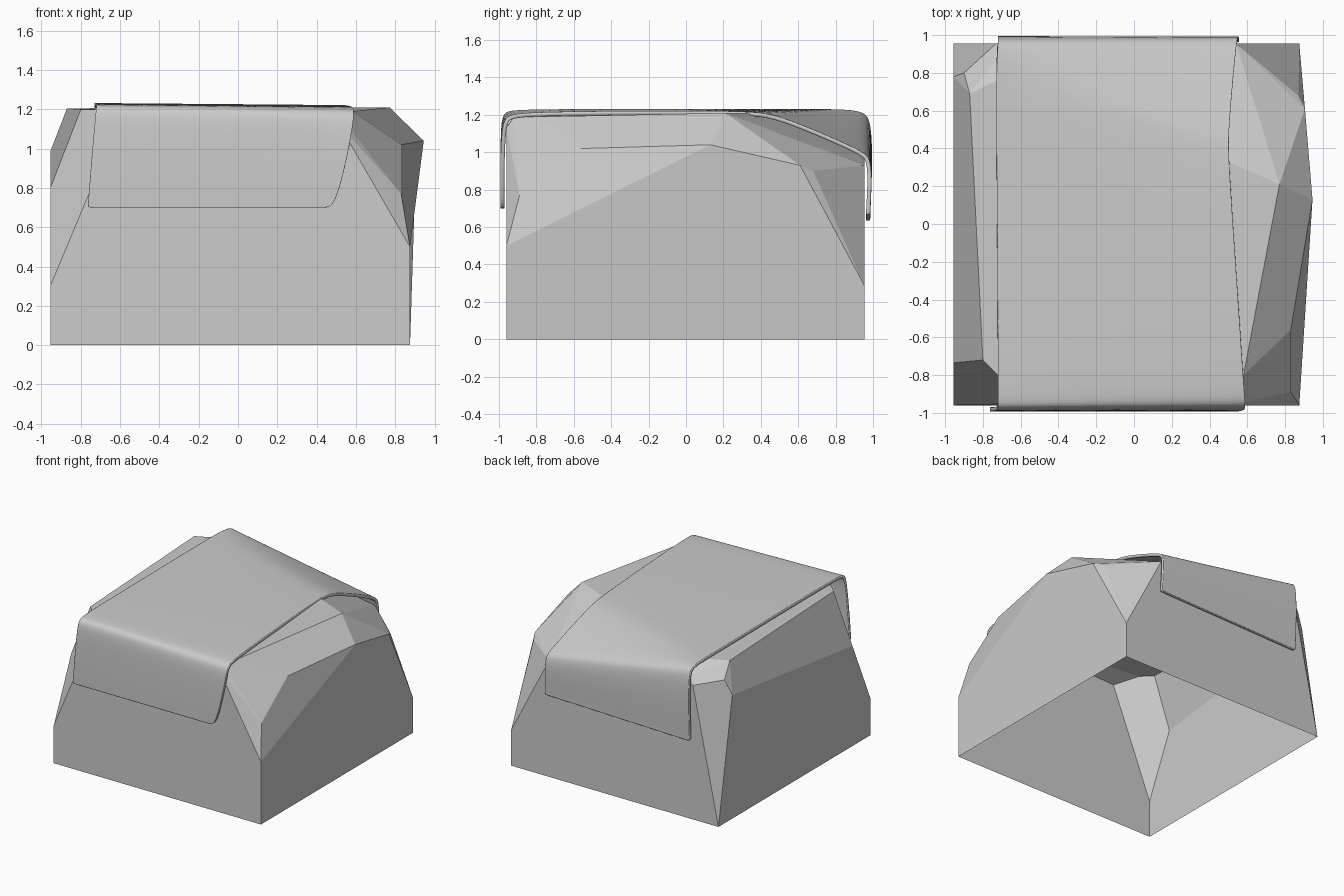
import bpy, bmesh, math
from mathutils import Vector

if "Cube" in bpy.data.objects:
    bpy.data.objects.remove(bpy.data.objects["Cube"])


def add_object(name, bm):
    bmesh.ops.recalc_face_normals(bm, faces=bm.faces)
    mesh = bpy.data.meshes.new(name)
    bm.to_mesh(mesh)
    bm.free()
    ob = bpy.data.objects.new(name, mesh)
    bpy.context.collection.objects.link(ob)
    return ob


# Rock body: chiselled hull with an open underside
corners = [
    (-.955, -.96, 0), (.875, -.96, 0), (.875, .955, 0), (-.955, .955, 0),
    # front right corner and right wall rim
    (.875, -.96, .5), (.83, -.89, .77), (.83, -.56, 1.02), (.945, .13, 1.04),
    (.905, .61, .93), (.87, .68, .90), (.875, .955, .285),
    # top outline
    (.58, -.8, 1.19), (.77, .21, 1.21), (-.6, .82, 1.205), (-.73, .77, 1.205),
    (-.87, .69, 1.205), (-.8, -.72, 1.2), (-.72, -.8, 1.2), (.5, -.92, 1.19),
    # front and back top edges
    (.51, -.96, 1.13), (-.66, -.96, .97), (-.6, -.95, 1.15),
    (.54, .955, .93), (-.66, .955, 1.12), (-.73, .955, 1.07),
    # left corners
    (-.955, -.96, .3), (-.955, -.735, .8), (-.955, .78, .985), (-.9, .8, 1.1),
]
bm = bmesh.new()
for c in corners:
    bm.verts.new(c)
bmesh.ops.convex_hull(bm, input=bm.verts)
bmesh.ops.dissolve_limit(bm, angle_limit=math.radians(7), verts=bm.verts, edges=bm.edges)
bmesh.ops.recalc_face_normals(bm, faces=bm.faces)
bottom = [f for f in bm.faces if f.normal.z < -.9]
bmesh.ops.delete(bm, geom=bottom, context='FACES')
add_object("rock", bm)

# Draped cover: sheet lofted between its left and right edge profiles
left = [(-.765, -.992, .70), (-.762, -.993, .73), (-.745, -.993, .95), (-.727, -.99, 1.15),
        (-.72, -.975, 1.215), (-.72, -.92, 1.23), (-.722, -.3, 1.232), (-.73, .65, 1.232),
        (-.728, .83, 1.23), (-.72, .955, 1.22), (-.72, .99, 1.16), (-.72, .998, .95),
        (-.72, .985, .66), (-.72, .985, .635)]
right = [(.46, -.992, .70), (.50, -.993, .73), (.555, -.993, .95), (.588, -.985, 1.14),
         (.59, -.96, 1.195), (.583, -.88, 1.215), (.545, -.3, 1.222), (.50, .35, 1.222),
         (.50, .50, 1.20), (.54, .94, 1.01), (.548, .985, .97), (.552, .995, .87),
         (.556, .985, .69), (.556, .985, .665)]
columns = [0, .02, .25, .5, .75, .98, 1]
bm = bmesh.new()
rows = []
for a, b in zip(left, right):
    a, b = Vector(a), Vector(b)
    rows.append([bm.verts.new(a.lerp(b, u)) for u in columns])
for r0, r1 in zip(rows, rows[1:]):
    for i in range(len(columns) - 1):
        bm.faces.new((r0[i], r0[i + 1], r1[i + 1], r1[i]))
cover = add_object("cover", bm)
if sum(p.normal.z for p in cover.data.polygons) < 0:
    cover.data.flip_normals()
sub = cover.modifiers.new("smooth", 'SUBSURF')
sub.levels = sub.render_levels = 3
thick = cover.modifiers.new("thickness", 'SOLIDIFY')
thick.thickness = .022
thick.offset = -1
for p in cover.data.polygons:
    p.use_smooth = True
bpy.ops.object.select_all(action='DESELECT')
cover.select_set(True)
bpy.context.view_layer.objects.active = cover
bpy.ops.object.shade_smooth_by_angle(angle=math.radians(40))
